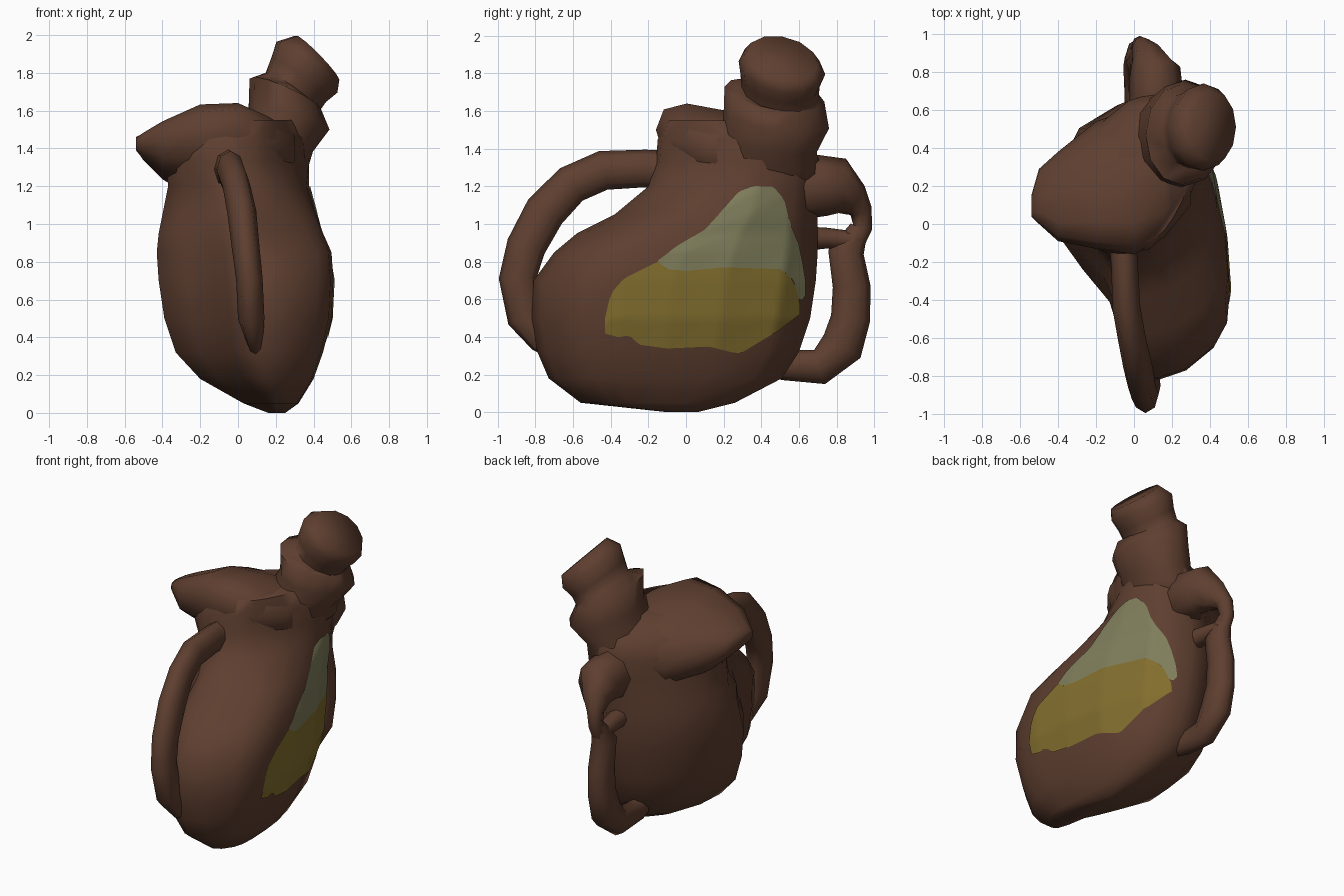
import bpy
import bmesh
import math
from mathutils import Vector
from mathutils.bvhtree import BVHTree

cube = bpy.data.objects.get("Cube")
if cube:
    bpy.data.objects.remove(cube, do_unlink=True)


def material(name, rgb):
    mat = bpy.data.materials.new(name)
    mat.use_nodes = True
    mat.diffuse_color = (*rgb, 1)
    bsdf = next(n for n in mat.node_tree.nodes if n.type == "BSDF_PRINCIPLED")
    bsdf.inputs["Base Color"].default_value = (*rgb, 1)
    bsdf.inputs["Roughness"].default_value = 0.8
    return mat


leather = material("brown leather", (0.112, 0.049, 0.029))
glass = material("pale green glass", (0.21, 0.205, 0.104))
liquid = material("yellow liquid", (0.222, 0.155, 0.027))


def finish(name, bm, mat, angle=70):
    mesh = bpy.data.meshes.new(name)
    bm.to_mesh(mesh)
    obj = bpy.data.objects.new(name, mesh)
    bpy.context.collection.objects.link(obj)
    mesh.materials.append(mat)
    bpy.ops.object.select_all(action="DESELECT")
    obj.select_set(True)
    bpy.context.view_layer.objects.active = obj
    bpy.ops.object.shade_smooth_by_angle(angle=math.radians(angle))


def loft(name, rings, mat):
    """Skin a list of closed rings and cap both ends."""
    bm = bmesh.new()
    loops = [[bm.verts.new(p) for p in ring] for ring in rings]
    n = len(loops[0])
    for a, b in zip(loops, loops[1:]):
        for i in range(n):
            j = (i + 1) % n
            bm.faces.new((a[i], a[j], b[j], b[i]))
    bm.faces.new(loops[0])
    bm.faces.new(loops[-1])
    bmesh.ops.recalc_face_normals(bm, faces=bm.faces)
    finish(name, bm, mat)
    return bm


def ellipse(center, side, up, n, power=1.0):
    """Ring around a centre; a power below one makes it boxier."""
    ring = []
    for i in range(n):
        t = math.tau * i / n
        c, s = math.cos(t), math.sin(t)
        c = math.copysign(abs(c) ** power, c)
        s = math.copysign(abs(s) ** power, s)
        ring.append(Vector(center) + side * c + up * s)
    return ring


def tube(name, path, mat, flat=0.7, n=8):
    """Strap along (x, y, z, radius) points, narrower sideways."""
    pts = [Vector(p[:3]) for p in path]
    rings = []
    for i, p in enumerate(pts):
        tangent = pts[min(i + 1, len(pts) - 1)] - pts[max(i - 1, 0)]
        up = tangent.cross(Vector((1, 0, 0))).normalized()
        side = up.cross(tangent).normalized()
        r = path[i][3]
        rings.append(ellipse(p, side * r * flat, up * r, n))
    loft(name, rings, mat)


def unit(outline):
    """Scale an outline to the unit square."""
    xs, ys = zip(*outline)
    return [((x - min(xs)) / (max(xs) - min(xs)), (y - min(ys)) / (max(ys) - min(ys)))
            for x, y in outline]


# Pouch body: wedge-shaped plan below, blending to a rounder plan at the top
low_plan = unit([(0.12, -0.82), (0.27, -0.77), (0.42, -0.65), (0.485, -0.53), (0.5, -0.35),
                 (0.48, -0.08), (0.43, 0.2), (0.31, 0.5), (0.12, 0.68), (-0.08, 0.6),
                 (-0.28, 0.47), (-0.4, 0.2), (-0.42, -0.04), (-0.27, -0.25), (-0.13, -0.42),
                 (-0.06, -0.65), (0.02, -0.79)])
top_plan = unit([(-0.02, -0.16), (0.08, -0.14), (0.17, -0.06), (0.24, 0.04), (0.3, 0.15),
                 (0.35, 0.27), (0.38, 0.4), (0.33, 0.58), (0.18, 0.7), (-0.02, 0.64),
                 (-0.22, 0.48), (-0.34, 0.3), (-0.37, 0.12), (-0.32, -0.02), (-0.24, -0.1),
                 (-0.16, -0.14), (-0.08, -0.16)])
# height, x range, y range, blend
levels = [(0, 0.16, 0.25, -0.1, 0.06, 0), (0.05, 0.03, 0.32, -0.56, 0.26, 0),
          (0.18, -0.2, 0.4, -0.73, 0.51, 0), (0.32, -0.33, 0.45, -0.79, 0.6, 0),
          (0.5, -0.39, 0.495, -0.82, 0.66, 0), (0.7, -0.42, 0.505, -0.81, 0.69, 0),
          (0.85, -0.43, 0.495, -0.7, 0.7, 0), (0.95, -0.42, 0.465, -0.58, 0.7, 0.15),
          (1.05, -0.4, 0.44, -0.38, 0.7, 0.35), (1.2, -0.37, 0.39, -0.2, 0.7, 0.75),
          (1.33, -0.38, 0.375, -0.16, 0.71, 1), (1.45, -0.35, 0.37, -0.15, 0.67, 1),
          (1.55, -0.2, 0.3, -0.1, 0.48, 1)]
rings = []
for z, x0, x1, y0, y1, k in levels:
    rings.append([(x0 + (x1 - x0) * (a[0] + (b[0] - a[0]) * k),
                   y0 + (y1 - y0) * (a[1] + (b[1] - a[1]) * k), z)
                  for a, b in zip(low_plan, top_plan)])
body = loft("pouch_body", rings, leather)

# Folded shoulder bulging out to one side, sloping down to the back:
# x, y range, z range, slope
rings = []
for x, y0, y1, z0, z1, slope in [(0.3, 0.1, 0.54, 1.28, 1.48, 0.02), (0.16, -0.07, 0.58, 1.2, 1.56, 0.05),
                                 (0, -0.16, 0.61, 1.18, 1.6, 0.11), (-0.2, -0.13, 0.54, 1.15, 1.6, 0.1),
                                 (-0.4, -0.09, 0.38, 1.25, 1.53, 0.05), (-0.5, 0, 0.29, 1.34, 1.48, 0.02),
                                 (-0.54, 0.04, 0.15, 1.39, 1.46, 0)]:
    rings.append(ellipse((x, (y0 + y1) / 2, (z0 + z1) / 2), Vector((0, (y1 - y0) / 2, -slope)),
                         Vector((0, 0, (z1 - z0) / 2)), 12, 0.8))
loft("shoulder", rings, leather)

# Neck with collar and mouth: x, y, z, tilt, radius across, radius along y
rings = []
for x, y, z, tilt, rx, ry in [(0.12, 0.42, 1.2, 5, 0.14, 0.2), (0.17, 0.44, 1.31, 5, 0.2, 0.27),
                              (0.19, 0.44, 1.42, 10, 0.21, 0.255), (0.27, 0.48, 1.55, 13, 0.22, 0.28),
                              (0.25, 0.47, 1.69, 23, 0.205, 0.265), (0.29, 0.5, 1.7, 35, 0.175, 0.205),
                              (0.32, 0.5, 1.76, 38, 0.185, 0.21), (0.365, 0.51, 1.83, 40, 0.21, 0.23),
                              (0.42, 0.51, 1.88, 45, 0.165, 0.19)]:
    t = math.radians(tilt)
    across = Vector((math.cos(t), 0, -math.sin(t)))
    rings.append(ellipse((x, y, z), across * rx, Vector((0, ry, -0.15 * ry)), 12))
loft("neck", rings, leather)

# Front strap
tube("front_handle", [(-0.06, -0.02, 1.28, 0.11), (-0.05, -0.22, 1.295, 0.1), (-0.04, -0.44, 1.285, 0.105),
                      (-0.01, -0.61, 1.21, 0.105), (0.02, -0.75, 1.065, 0.11),
                      (0.04, -0.85, 0.88, 0.105), (0.06, -0.895, 0.71, 0.1),
                      (0.07, -0.85, 0.5, 0.1), (0.09, -0.77, 0.37, 0.06),
                      (0.1, -0.7, 0.32, 0.04)], leather)

# Back strap with its thick root and the small bridge
tube("back_root", [(0.08, 0.48, 1.22, 0.14), (0.12, 0.67, 1.2, 0.17), (0.11, 0.8, 1.195, 0.16),
                   (0.07, 0.88, 1.13, 0.1), (0.04, 0.93, 1.07, 0.06), (0.03, 0.94, 0.98, 0.05),
                   (0.03, 0.9, 0.9, 0.05)], leather, 0.85)
tube("back_handle", [(0.03, 0.92, 0.98, 0.05), (0.03, 0.85, 0.85, 0.095), (0.03, 0.88, 0.67, 0.1),
                     (0.03, 0.875, 0.5, 0.105), (0.03, 0.83, 0.35, 0.115),
                     (0.02, 0.71, 0.24, 0.095), (0.01, 0.52, 0.25, 0.08),
                     (0.03, 0.32, 0.28, 0.06)], leather, 0.75)
tube("back_bridge", [(0.07, 0.58, 0.92, 0.07), (0.04, 0.75, 0.925, 0.055),
                     (0.03, 0.9, 0.91, 0.05)], leather, 1)


# Window: thin sheets laid on the body between lower and upper edge curves
def curve_at(points, y):
    for (ya, za), (yb, zb) in zip(points, points[1:]):
        if y <= yb:
            return za + (zb - za) * max(0, (y - ya) / (yb - ya))
    return points[-1][1]


tree = BVHTree.FromBMesh(body)


def window(name, low, high, mat, rows=16, cols=44):
    bm = bmesh.new()
    start, end = high[0][0], high[-1][0]
    grid = []
    for i in range(cols + 1):
        y = start + (end - start) * i / cols
        a, b = curve_at(low, y), curve_at(high, y)
        column = []
        for j in range(rows + 1):
            z = a + (b - a) * j / rows
            hit, normal, _, _ = tree.ray_cast(Vector((2, y, z)), Vector((-1, 0, 0)))
            if hit is None:
                hit, normal, _, _ = tree.find_nearest(Vector((0.3, y, z)))
            column.append(bm.verts.new(hit + normal * 0.007))
        grid.append(column)
    for p, q in zip(grid, grid[1:]):
        for j in range(rows):
            bm.faces.new((p[j], q[j], q[j + 1], p[j + 1]))
    finish(name, bm, mat)


bottom = [(-0.43, 0.42), (-0.36, 0.4), (-0.3, 0.41), (-0.25, 0.36), (-0.1, 0.34),
          (0.12, 0.35), (0.28, 0.31), (0.48, 0.43), (0.6, 0.52)]
surface = [(-0.43, 0.5), (-0.4, 0.63), (-0.33, 0.71), (-0.15, 0.8), (-0.1, 0.76),
           (0, 0.75), (0.2, 0.77), (0.5, 0.76), (0.57, 0.7), (0.6, 0.58), (0.63, 0.62)]
top = [(-0.15, 0.805), (-0.05, 0.88), (0.1, 0.97), (0.2, 1.08), (0.28, 1.17), (0.36, 1.2),
       (0.46, 1.2), (0.52, 1.13), (0.55, 1), (0.6, 0.88), (0.63, 0.7)]
window("window_liquid", bottom, surface[:-1], liquid)
window("window_glass", surface, top, glass)
